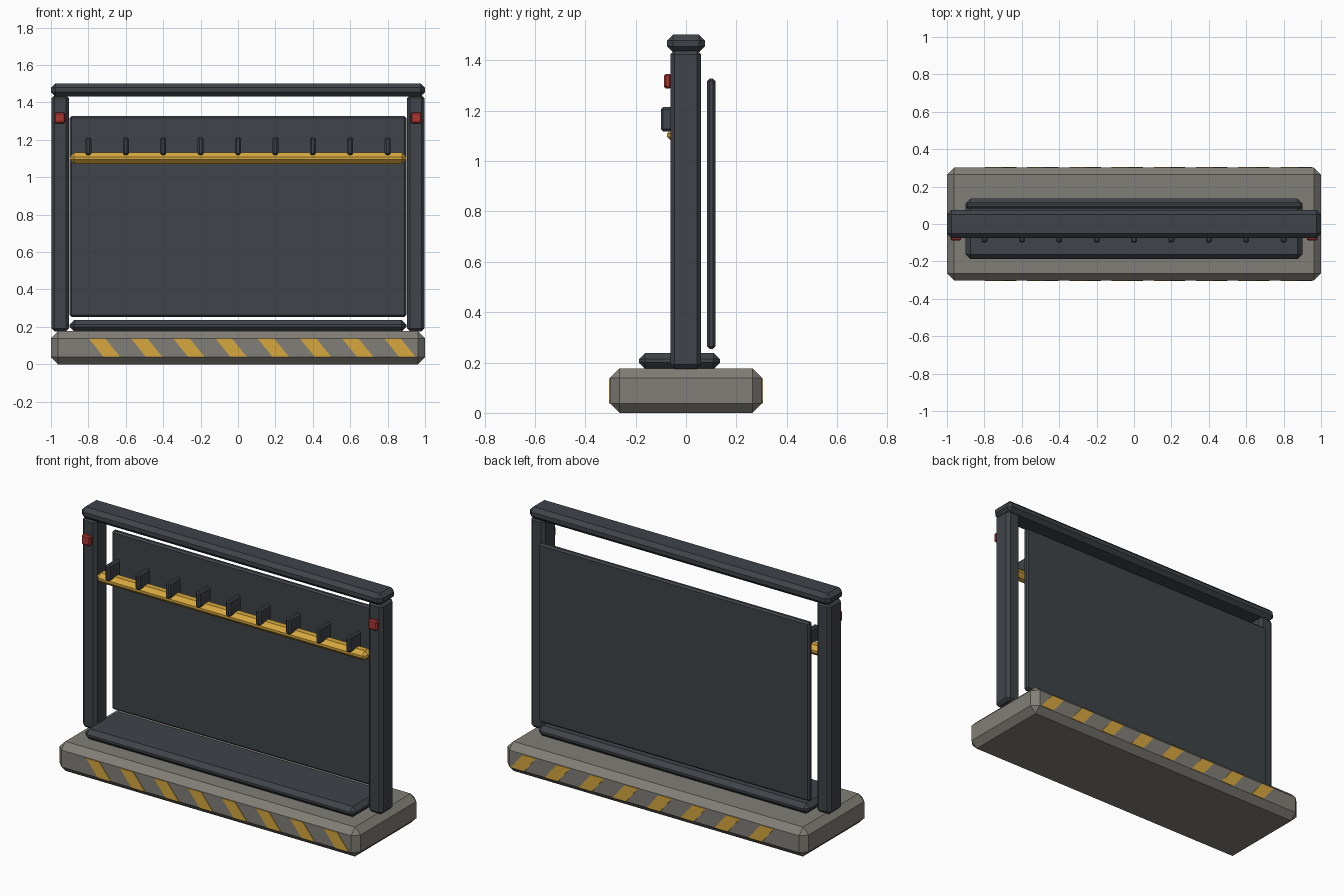
import bpy, bmesh

if "Cube" in bpy.data.objects:
    bpy.data.objects.remove(bpy.data.objects["Cube"])


def material(name, rgb):
    m = bpy.data.materials.new(name)
    m.diffuse_color = (*rgb, 1)
    m.use_nodes = True
    m.node_tree.nodes["Principled BSDF"].inputs["Base Color"].default_value = m.diffuse_color
    return m


CONCRETE = material("concrete", (0.22, 0.21, 0.185))
STEEL = material("dark_steel", (0.05, 0.056, 0.066))
YELLOW = material("yellow_paint", (0.68, 0.39, 0.05))
RED = material("red_lens", (0.40, 0.035, 0.03))


def finish(bm, name, mat):
    bmesh.ops.recalc_face_normals(bm, faces=bm.faces)
    mesh = bpy.data.meshes.new(name)
    bm.to_mesh(mesh)
    bm.free()
    mesh.materials.append(mat)
    ob = bpy.data.objects.new(name, mesh)
    bpy.context.collection.objects.link(ob)
    return ob


def box(name, x, y, z, bevel, mat):
    """Chamfered box from (min, max) ranges."""
    bm = bmesh.new()
    bmesh.ops.create_cube(bm, size=1)
    for v in bm.verts:
        v.co = [r[0] + (c + 0.5) * (r[1] - r[0]) for c, r in zip(v.co, (x, y, z))]
    bmesh.ops.bevel(bm, geom=bm.edges[:], offset=bevel, segments=1,
                    affect='EDGES', profile=0.5)
    return finish(bm, name, mat)


def stripe(name, x, y0, y1):
    """Slanted hazard stripe, a thin slab on the base face."""
    bm = bmesh.new()
    outline = [(x, 0.137), (x + 0.088, 0.137), (x + 0.168, 0.038), (x + 0.08, 0.038)]
    face = bm.faces.new([bm.verts.new((px, y0, pz)) for px, pz in outline])
    ext = bmesh.ops.extrude_face_region(bm, geom=[face])
    for v in ext["geom"]:
        if isinstance(v, bmesh.types.BMVert):
            v.co.y = y1
    return finish(bm, name, YELLOW)


# Concrete base with hazard stripes on front and back
box("base", (-1, 1), (-0.302, 0.302), (0, 0.177), 0.038, CONCRETE)
for i in range(8):
    sx = -0.797 + i * 0.2257
    stripe(f"front_stripe_{i + 1}", sx, -0.306, -0.296)
    stripe(f"back_stripe_{i + 1}", sx, 0.296, 0.306)

# Floor tray between the posts
box("tray", (-0.9, 0.9), (-0.187, 0.135), (0.175, 0.238), 0.025, STEEL)

# Posts with red lamps
for side, s in (("left", -1), ("right", 1)):
    box(f"{side}_post", sorted((s * 0.903, s * 0.997)), (-0.062, 0.06),
        (0.175, 1.44), 0.017, STEEL)
    box(f"{side}_lamp", sorted((s * 0.924, s * 0.982)), (-0.087, -0.058),
        (1.288, 1.346), 0.007, RED)

# Top beam
box("top_beam", (-1, 1), (-0.075, 0.075), (1.432, 1.502), 0.023, STEEL)

# Back panel
box("back_panel", (-0.9, 0.9), (0.083, 0.117), (0.254, 1.327), 0.01, STEEL)

# Yellow rail carrying the row of hook plates
box("rail", (-0.9, 0.9), (-0.075, 0.005), (1.072, 1.132), 0.023, YELLOW)
for i in range(9):
    hx = -0.8 + i * 0.2
    box(f"hook_plate_{i + 1}", (hx - 0.016, hx + 0.016), (-0.1, 0.01),
        (1.118, 1.214), 0.009, STEEL)
